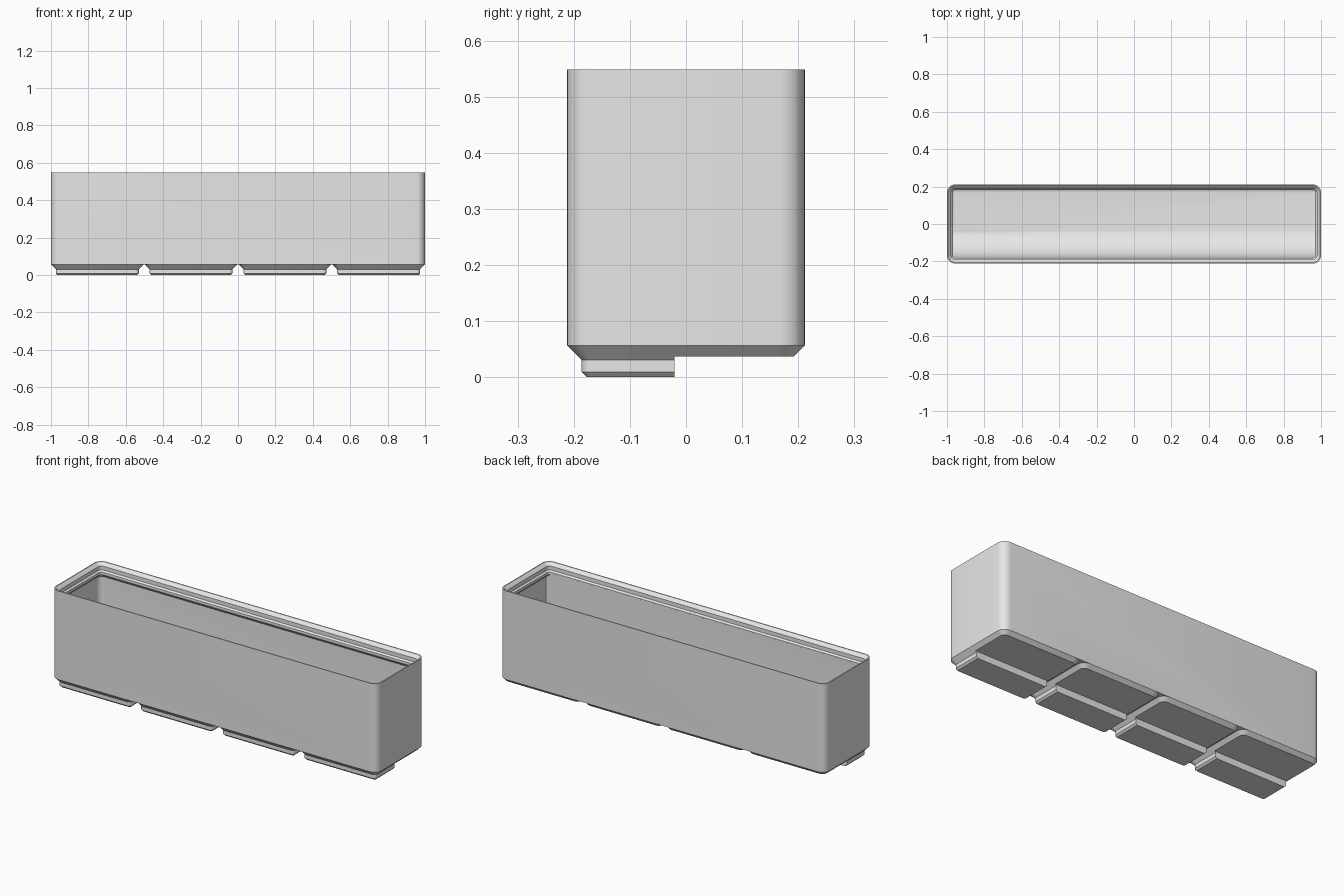
import bpy, bmesh, math

if "Cube" in bpy.data.objects:
    bpy.data.objects.remove(bpy.data.objects["Cube"])

S = 1 / 83.75            # millimetres to scene units
HX, HY = 83.75, 17.75    # half size of the bin
TOP, BASE, FLOOR = 45.9, 4.75, 7.2
SEG = 8                  # segments per rounded corner

grey = bpy.data.materials.new("light_grey")
grey.diffuse_color = (0.8, 0.8, 0.8, 1)
grey.use_nodes = True
grey.node_tree.nodes["Principled BSDF"].inputs["Base Color"].default_value = grey.diffuse_color


def to_object(name, bm):
    bmesh.ops.recalc_face_normals(bm, faces=bm.faces)
    mesh = bpy.data.meshes.new(name)
    bm.to_mesh(mesh)
    bm.free()
    mesh.materials.append(grey)
    ob = bpy.data.objects.new(name, mesh)
    bpy.context.collection.objects.link(ob)
    return ob


def rounded_loft(name, hx, hy, radius, profile, cx=0):
    """Closed solid through rounded rectangles given as (inset, height)."""
    bm = bmesh.new()
    rings = []
    for inset, z in profile:
        r = max(radius - inset, 0.5)
        ring = []
        for k, (sx, sy) in enumerate(((1, 1), (-1, 1), (-1, -1), (1, -1))):
            for i in range(SEG + 1):
                a = math.pi / 2 * (k + i / SEG)
                x = cx + sx * (hx - inset - r) + r * math.cos(a)
                y = sy * (hy - inset - r) + r * math.sin(a)
                ring.append(bm.verts.new((x * S, y * S, z * S)))
        rings.append(ring)
    n = len(rings[0])
    for a, b in zip(rings, rings[1:]):
        for i in range(n):
            j = (i + 1) % n
            bm.faces.new((a[i], a[j], b[j], b[i]))
    bm.faces.new(rings[0])
    bm.faces.new(rings[-1])
    return to_object(name, bm)


def prism(name, outline, x0, x1):
    """Extrude a (y, z) outline along x."""
    bm = bmesh.new()
    face = bm.faces.new([bm.verts.new((x0 * S, y * S, z * S)) for y, z in outline])
    ext = bmesh.ops.extrude_face_region(bm, geom=[face])
    verts = [g for g in ext["geom"] if isinstance(g, bmesh.types.BMVert)]
    bmesh.ops.translate(bm, verts=verts, vec=((x1 - x0) * S, 0, 0))
    return to_object(name, bm)


def combine(target, tool, operation):
    """Apply a boolean and remove the tool."""
    mod = target.modifiers.new("cut", 'BOOLEAN')
    mod.operation, mod.object, mod.solver = operation, tool, 'EXACT'
    bpy.ops.object.select_all(action='DESELECT')
    bpy.context.view_layer.objects.active = target
    target.select_set(True)
    bpy.ops.object.modifier_apply(modifier=mod.name)
    bpy.data.objects.remove(tool, do_unlink=True)


# Outer block
bin_body = rounded_loft("bin_body", HX, HY, 3.75, [(0, BASE), (0, TOP)])

# Cavity: floor fillet, wall, underside of lip, stepped stacking lip
WALL, FIL = 0.95, 2.8
profile = []
for i in range(SEG + 1):
    a = math.pi / 2 * i / SEG
    profile.append((WALL + FIL * (1 - math.sin(a)), FLOOR + FIL * (1 - math.cos(a))))
profile += [(WALL, 39.15), (2.6, 40.8), (2.6, 42.0), (1.9, 42.7),
            (1.9, 44.5), (0.5, TOP), (0.5, TOP + 2)]
cavity = rounded_loft("cavity", HX, HY, 3.75, profile)

# Curved scoop that thickens the front wall flush with the lip
R = 14.5
wall_y = -HY + 2.61
outline = [(-HY - 3, FLOOR - 3), (wall_y + R, FLOOR - 3)]
for i in range(17):
    a = math.pi / 2 * i / 16
    outline.append((wall_y + R * (1 - math.sin(a)), FLOOR + R * (1 - math.cos(a))))
outline += [(wall_y, 41.6), (-HY - 3, 41.6)]
scoop = prism("scoop", outline, -HX - 3, HX + 3)
combine(cavity, scoop, 'DIFFERENCE')
combine(bin_body, cavity, 'DIFFERENCE')

# Four chamfered feet, cut back to a shallow step behind the front half
for k in range(4):
    cx = (k - 1.5) * 42
    foot = rounded_loft("foot", 20.75, HY, 3.75,
                        [(2.95, 0), (2.15, 0.8), (2.15, 2.6), (0, BASE), (0, BASE + 0.6)], cx)
    step = prism("step", [(-1.75, -2), (30, -2), (30, 3.1), (-1.75, 3.1)],
                 cx - 25, cx + 25)
    combine(foot, step, 'DIFFERENCE')
    combine(bin_body, foot, 'UNION')

# Smooth rounded corners, keep hard edges
bpy.ops.object.select_all(action='DESELECT')
bin_body.select_set(True)
bpy.context.view_layer.objects.active = bin_body
bpy.ops.object.shade_smooth_by_angle(angle=math.radians(30))
